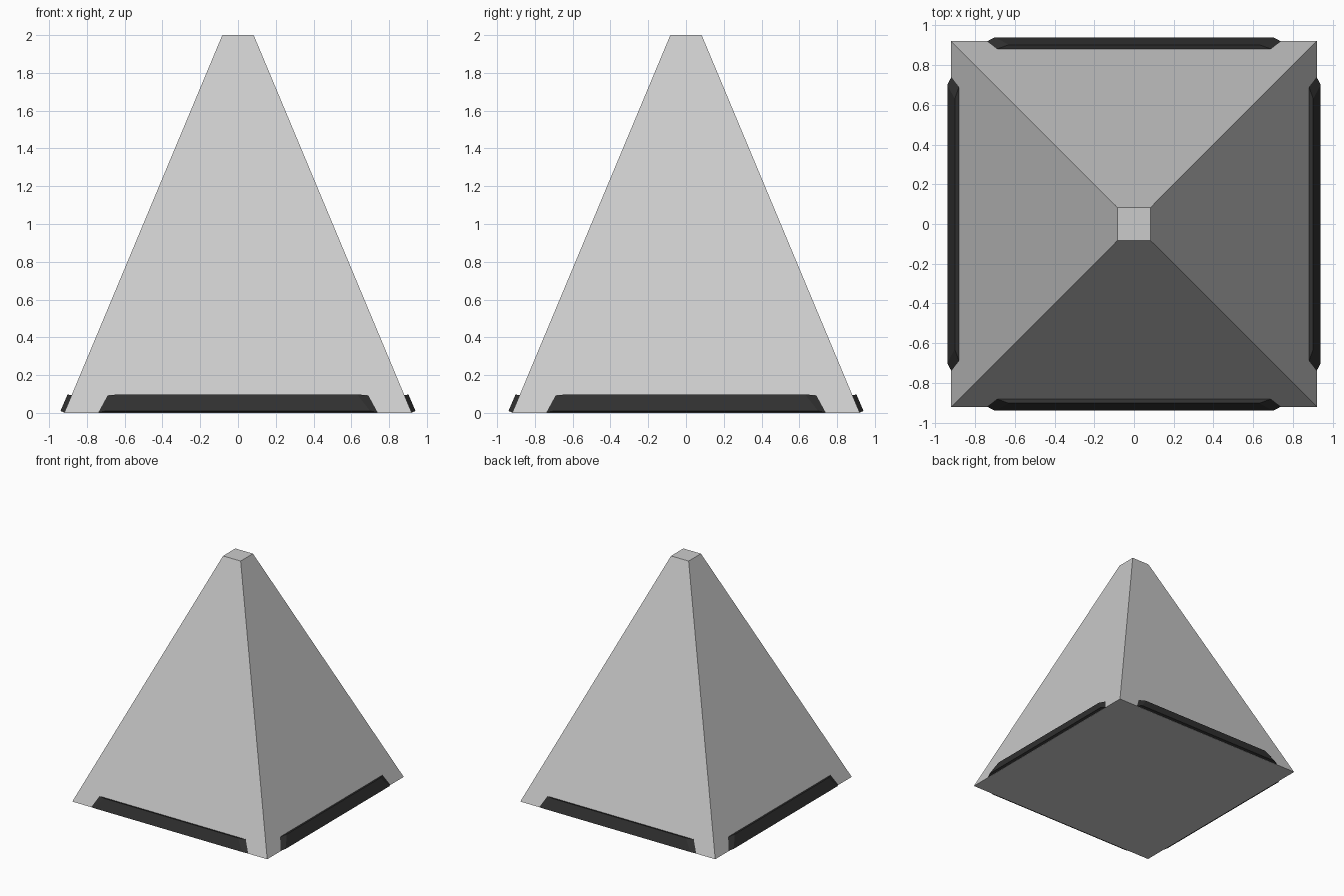
import bpy, bmesh, math
from mathutils import Matrix, Vector

if "Cube" in bpy.data.objects:
    bpy.data.objects.remove(bpy.data.objects["Cube"])


def make_object(name, bm, material=None):
    bmesh.ops.recalc_face_normals(bm, faces=bm.faces)
    mesh = bpy.data.meshes.new(name)
    bm.to_mesh(mesh)
    bm.free()
    if material:
        mesh.materials.append(material)
    obj = bpy.data.objects.new(name, mesh)
    bpy.context.collection.objects.link(obj)
    return obj


# Truncated pyramid body
bm = bmesh.new()
bmesh.ops.create_cone(bm, cap_ends=True, segments=4,
                      radius1=0.92 * math.sqrt(2), radius2=0.083 * math.sqrt(2), depth=2,
                      matrix=Matrix.Translation((0, 0, 1)) @ Matrix.Rotation(math.pi / 4, 4, 'Z'))
make_object("pyramid_body", bm)

# Dark bevelled strips along the foot of each face
dark = bpy.data.materials.new("dark_strip")
dark.diffuse_color = (0.03, 0.03, 0.03, 1)
dark.use_nodes = True
dark.node_tree.nodes["Principled BSDF"].inputs["Base Color"].default_value = dark.diffuse_color

# Strip section: half length, distance outward, height
section = [(0.74, 0.919, 0.002), (0.70, 0.940, 0.010),
           (0.63, 0.902, 0.098), (0.69, 0.881, 0.093)]

for i, side in enumerate(("front", "right", "back", "left")):
    bm = bmesh.new()
    turn = Matrix.Rotation(i * math.pi / 2, 4, 'Z')
    ends = [[bm.verts.new(turn @ Vector((s * x, -y, z))) for x, y, z in section]
            for s in (-1, 1)]
    for end in ends:
        bm.faces.new(end)
    for a in range(4):
        b = (a + 1) % 4
        bm.faces.new((ends[0][a], ends[0][b], ends[1][b], ends[1][a]))
    make_object(side + "_base_strip", bm, dark)
